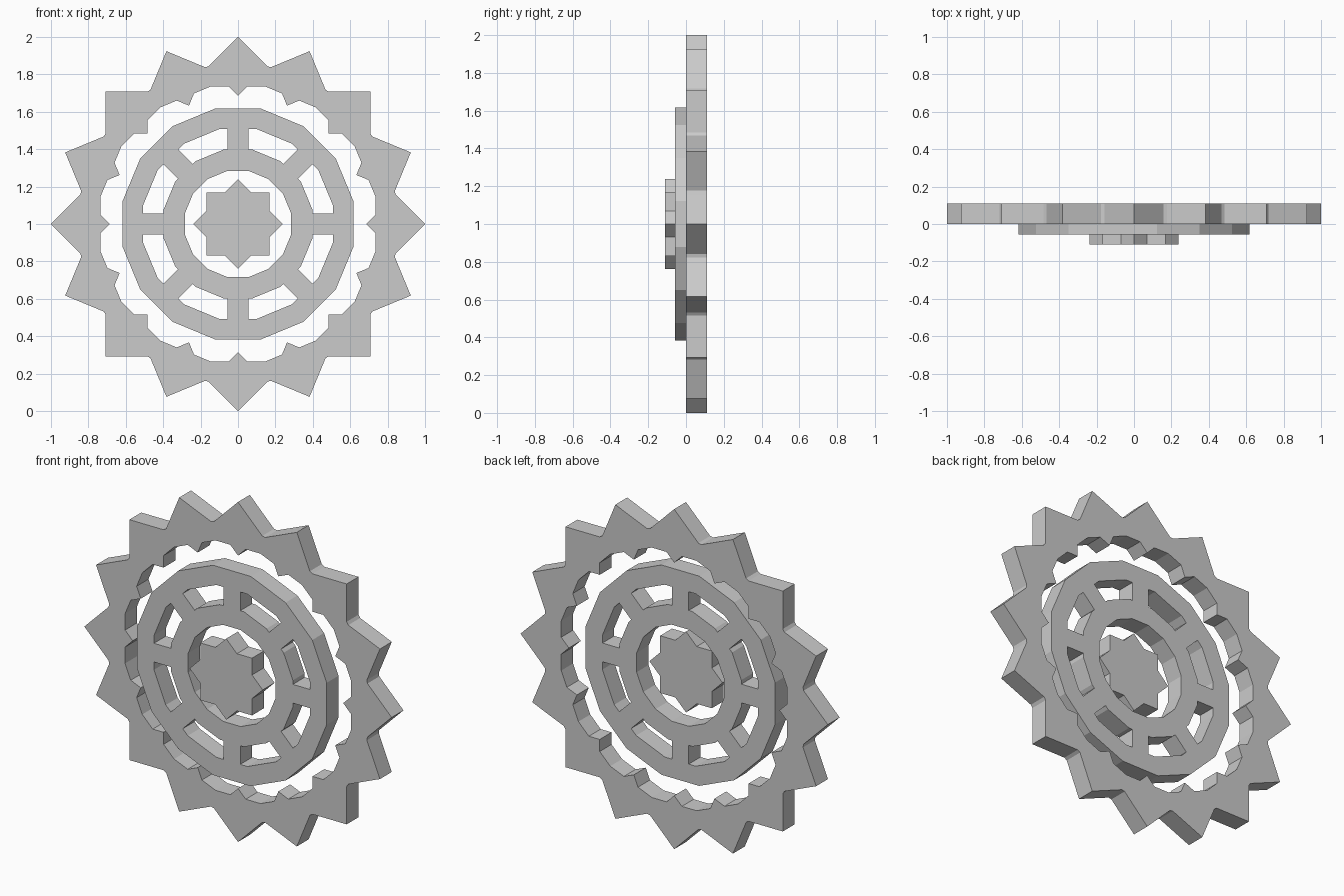
import bpy
import bmesh
from math import sin, cos, pi, radians
from mathutils import Matrix, Vector

cube = bpy.data.objects.get("Cube")
if cube:
    bpy.data.objects.remove(cube, do_unlink=True)

grey = bpy.data.materials.new("plain grey")
grey.diffuse_color = (0.6, 0.6, 0.6, 1)
grey.use_nodes = True
grey.node_tree.nodes["Principled BSDF"].inputs["Base Color"].default_value = (0.6, 0.6, 0.6, 1)

DEPTH = 0.11
STEP = radians(22.5)


def turn(points, angle):
    """Turn flat points clockwise from the top."""
    rot = Matrix.Rotation(-angle, 2)
    return [rot @ Vector(p) for p in points]


def around(points, count):
    """Repeat a run of points into one closed outline."""
    return [p for i in range(count) for p in turn(points, i * 2 * pi / count)]


def polygon(apothem):
    """Sixteen-sided outline with a flat top."""
    r = apothem / cos(STEP / 2)
    return around([(r * sin(STEP / 2), r * cos(STEP / 2))], 16)


def plate(name, outlines, front_y):
    """Extrude outlines (inner ones become holes) into an upright plate."""
    curve = bpy.data.curves.new(name, "CURVE")
    curve.dimensions = "2D"
    curve.fill_mode = "BOTH"
    curve.extrude = DEPTH / 2
    for outline in outlines:
        spline = curve.splines.new("POLY")
        spline.points.add(len(outline) - 1)
        for point, p in zip(spline.points, outline):
            point.co = (p[0], p[1], 0, 1)
        spline.use_cyclic_u = True
    obj = bpy.data.objects.new(name, curve)
    bpy.context.collection.objects.link(obj)
    obj.location = (0, front_y + DEPTH / 2, 1)
    obj.rotation_euler = (pi / 2, 0, 0)
    bpy.ops.object.select_all(action="DESELECT")
    obj.select_set(True)
    bpy.context.view_layer.objects.active = obj
    bpy.ops.object.convert(target="MESH")
    obj = bpy.context.object
    # Weld the caps to the walls and keep every face flat
    bm = bmesh.new()
    bm.from_mesh(obj.data)
    bmesh.ops.remove_doubles(bm, verts=bm.verts, dist=0.0005)
    bmesh.ops.recalc_face_normals(bm, faces=bm.faces)
    for f in bm.faces:
        f.smooth = False
        f.material_index = 0
    bm.to_mesh(obj.data)
    bm.free()
    obj.data.materials.clear()
    obj.data.materials.append(grey)
    return obj


# Toothed ring: sixteen diamond teeth that also poke through the inner edge
half = 0.1575
tip_in, flat_in = 1 - 2 * half, 0.735
bump = flat_in - tip_in
r_in = flat_in / cos(STEP / 2)
teeth = around([(-half, 1 - half), (0, 1), (half, 1 - half)], 16)
notches = around([(-bump, flat_in), (0, tip_in), (bump, flat_in),
                  (r_in * sin(STEP / 2), r_in * cos(STEP / 2))], 16)
plate("toothed_ring", [teeth, notches], 0)

# Spoked wheel: two bands joined by eight spokes
spoke, outer, inner = 0.055, 0.507, 0.397


def window_edge(apothem):
    """Half of a window side, from the spoke to the band corner."""
    return [Vector((spoke, apothem)), Vector((apothem * sin(STEP / 2) / cos(STEP / 2), apothem))]


def mirrored(points):
    """Mirror across the window's middle line."""
    flipped = [(-p[0], p[1]) for p in points]
    return turn(flipped, 2 * STEP)


top, low = window_edge(outer), window_edge(inner)
window = top + mirrored(top)[::-1] + mirrored(low) + low[::-1]
windows = [turn(window, i * pi / 4) for i in range(8)]
plate("spoked_wheel", [polygon(0.617), polygon(0.284)] + windows, -0.057)

# Hub: eight-pointed star of two crossed squares
r = 0.238
side = r / 2 ** 0.5
star = around([(0, r), (r - side, side)], 8)
plate("star_hub", [star], -DEPTH)
